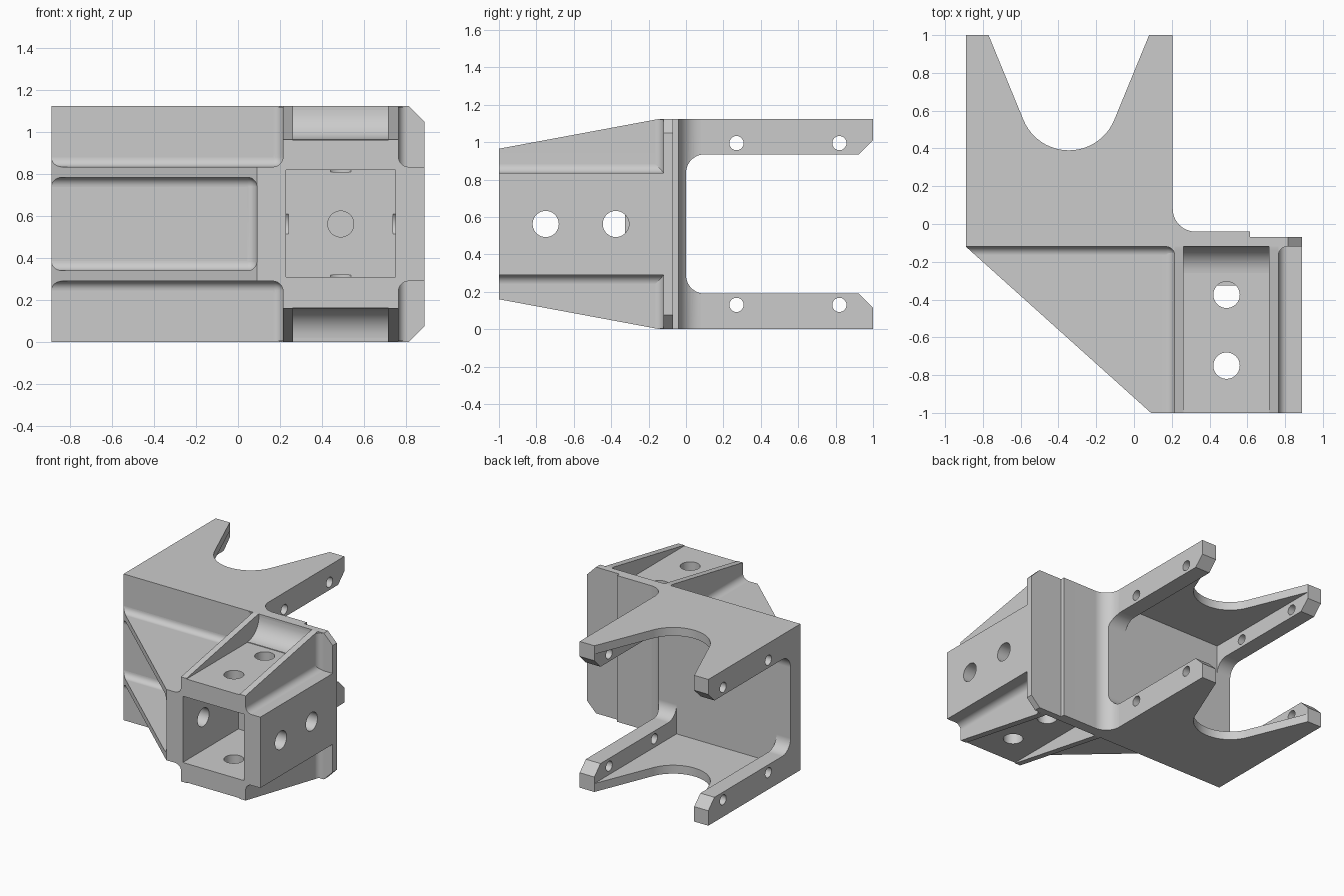
import bpy, bmesh, math
from mathutils import Vector

if "Cube" in bpy.data.objects:
    bpy.data.objects.remove(bpy.data.objects["Cube"], do_unlink=True)

H = 1.125            # full height
MID = H / 2
L, R = -0.89, 0.205  # sides of the clevis

grey = bpy.data.materials.new("plain grey")
grey.use_nodes = True
grey.diffuse_color = (0.6, 0.6, 0.6, 1)
grey.node_tree.nodes["Principled BSDF"].inputs["Base Color"].default_value = (0.6, 0.6, 0.6, 1)


def arc(cx, cy, r, a0, a1, n=10):
    steps = [math.radians(a0 + (a1 - a0) * i / n) for i in range(n + 1)]
    return [(cx + r * math.cos(a), cy + r * math.sin(a)) for a in steps]


def flip(pts):
    return [(a, H - b) for a, b in pts]


def prism(name, axis, pts, lo, hi):
    """Extrude a profile along an axis: x uses (y,z), y uses (x,z), z uses (x,y)."""
    place = {"x": lambda a, b, t: (t, a, b),
             "y": lambda a, b, t: (a, t, b),
             "z": lambda a, b, t: (a, b, t)}[axis]
    bm = bmesh.new()
    base = bm.faces.new([bm.verts.new(place(a, b, lo)) for a, b in pts])
    out = bmesh.ops.extrude_face_region(bm, geom=[base])["geom"]
    verts = [v for v in out if isinstance(v, bmesh.types.BMVert)]
    bmesh.ops.translate(bm, verts=verts, vec=Vector(place(0, 0, hi - lo)))
    bmesh.ops.recalc_face_normals(bm, faces=bm.faces)
    mesh = bpy.data.meshes.new(name)
    bm.to_mesh(mesh)
    bm.free()
    mesh.materials.append(grey)
    ob = bpy.data.objects.new(name, mesh)
    bpy.context.collection.objects.link(ob)
    return ob


def block(name, x, y, z, round_off=0):
    ob = prism(name, "z", [(x[0], y[0]), (x[1], y[0]), (x[1], y[1]), (x[0], y[1])], *z)
    if round_off:
        bm = bmesh.new()
        bm.from_mesh(ob.data)
        bmesh.ops.bevel(bm, geom=bm.edges[:], offset=round_off, segments=8,
                        profile=0.5, affect="EDGES")
        bm.to_mesh(ob.data)
        bm.free()
    return ob


def rod(name, axis, a, b, r, lo, hi):
    return prism(name, axis, arc(a, b, r, 0, 350, 35), lo, hi)


def cut(ob, cutters):
    for c in cutters:
        c.hide_render = True
        m = ob.modifiers.new("cut", "BOOLEAN")
        m.operation, m.solver, m.object = "DIFFERENCE", "EXACT", c
    bpy.context.view_layer.update()
    deps = bpy.context.evaluated_depsgraph_get()
    mesh = bpy.data.meshes.new_from_object(ob.evaluated_get(deps))
    ob.modifiers.clear()
    ob.data = mesh


parts, helpers = [], []

# Fork arms: C-shaped ribs with cross-drilled pin holes
lower = [(1, 0), (1, 0.115), (0.925, 0.19)] + arc(0.1, 0.29, 0.1, 270, 180)
c_profile = [(-0.12, 0)] + lower + flip(lower)[::-1] + [(-0.12, H)]
pins = [rod("pin_cutter", "x", y, z, 0.038, -1.2, 1.2)
        for y in (0.27, 0.82) for z in (0.13, H - 0.13)]
helpers += pins
for name, x0, x1 in (("fork_rib_right", L, -0.77), ("fork_rib_left", 0.08, R)):
    rib = prism(name, "x", c_profile, x0, x1)
    cut(rib, pins)
    parts.append(rib)

# Thin fork plates with the flared round notch
notch = [(0.08, 1)] + arc(-0.345, 0.65, 0.26, -23, -157, 24) + [(-0.77, 1)]
fork = [(L, -0.1), (R, -0.1), (R, 1)] + notch + [(L, 1)]
parts.append(prism("fork_plate_bottom", "z", fork, 0, 0.065))
parts.append(prism("fork_plate_top", "z", fork, H - 0.065, H))

# Main wall with rounded inner corner, opened by the fork channel
wall = prism("main_wall", "z", [(L, -0.12), (0.615, -0.12), (0.615, -0.04)]
             + arc(0.325, 0.08, 0.12, 270, 180) + [(0.19, 0.08), (0.19, 0), (L, 0)], 0, H)
slot = (arc(0.1, 0.29, 0.1, 270, 180) + arc(0.1, H - 0.29, 0.1, 180, 90)
        + [(1.2, H - 0.19), (1.2, 0.19)])
channel = prism("channel_cutter", "x", slot, -1.2, 0.5)
helpers.append(channel)
cut(wall, [channel])
parts.append(wall)

# Mounting flange with two clipped corners
clip = [(0.6, 0), (0.815, 0), (0.89, 0.075)]
parts.append(prism("mounting_flange", "y", clip + flip(clip)[::-1], -0.12, -0.07))

# Cutters shared by the socket and the web
socket_cut = block("socket_cutter", (0.23, 0.75), (-1.2, -0.325), (0.31, 0.82))
blind_hole = rod("blind_cutter", "y", 0.49, MID, 0.062, -0.4, -0.2)
side_holes, cap_holes = [], []
for y in (-0.75, -0.375):
    side_holes += [rod("side_hole_cutter", "x", y, MID, 0.07, a, b)
                   for a, b in ((0, 0.24), (0.74, 1))]
    cap_holes += [rod("cap_hole_cutter", "z", 0.49, y, 0.07, a, b)
                  for a, b in ((0, 0.32), (0.81, 1.2))]
helpers += [socket_cut, blind_hole] + side_holes + cap_holes

# Square socket: cross-shaped body with a deep pocket and bolt holes
low_half = ([(0.09, 0.29)] + arc(0.165, 0.24, 0.05, 90, 0) + [(0.215, 0.165), (0.765, 0.165)]
            + arc(0.815, 0.24, 0.05, 180, 90) + [(0.89, 0.29)])
socket = prism("socket", "y", low_half + flip(low_half)[::-1], -1, -0.11)
cut(socket, [socket_cut, blind_hole] + side_holes + cap_holes)
parts.append(socket)

# Triangular web, hollowed so that only two thin ribs remain
web = prism("side_web", "z", [(L, -0.12), (0.09, -1), (0.225, -1), (0.225, -0.12)],
            0.23, H - 0.23)
hollows = [block("web_cutter", (-2, x), (-2, -0.12), z, 0.045) for x, z in
           ((0.09, (0.34, H - 0.34)), (0.215, (-1, 0.29)), (0.215, (H - 0.29, 2)))]
helpers += hollows
cut(web, hollows + side_holes)
parts.append(web)

# Sloping gussets and the large coves between them, above and below
slope = [(-1, 0.94), (-0.11, 0.94), (-0.11, H), (-0.14, H), (-1, 0.965)]
cove = [(-0.11, 0.95), (-0.11, 1.105)] + arc(-0.26, 1.105, 0.14, 0, -90) + [(-0.26, 0.95)]
for side, turn in (("top", list), ("bottom", flip)):
    for x0, x1 in ((0.215, 0.262), (0.715, 0.765)):
        parts.append(prism("gusset_" + side, "x", turn(slope), x0, x1))
    parts.append(prism("cove_" + side, "x", turn(cove), 0.25, 0.725))

# Small upright fillets where the socket meets the wall
for x, s in ((0.215, -1), (0.765, 1)):
    curve = [(x + s * (0.045 + a), b) for a, b in arc(0, -0.165, 0.045, 90, 180)]
    parts.append(prism("upright_fillet", "z",
                       [(x - s * 0.01, -0.165), (x - s * 0.01, -0.12)] + curve, 0.005, H - 0.005))

# Remove cutters, then smooth only the curved surfaces
for ob in helpers:
    bpy.data.objects.remove(ob, do_unlink=True)
for ob in parts:
    bpy.ops.object.select_all(action="DESELECT")
    ob.select_set(True)
    bpy.context.view_layer.objects.active = ob
    bpy.ops.object.shade_smooth_by_angle(angle=math.radians(25))
    ob.modifiers.new("even_normals", "WEIGHTED_NORMAL").keep_sharp = True
